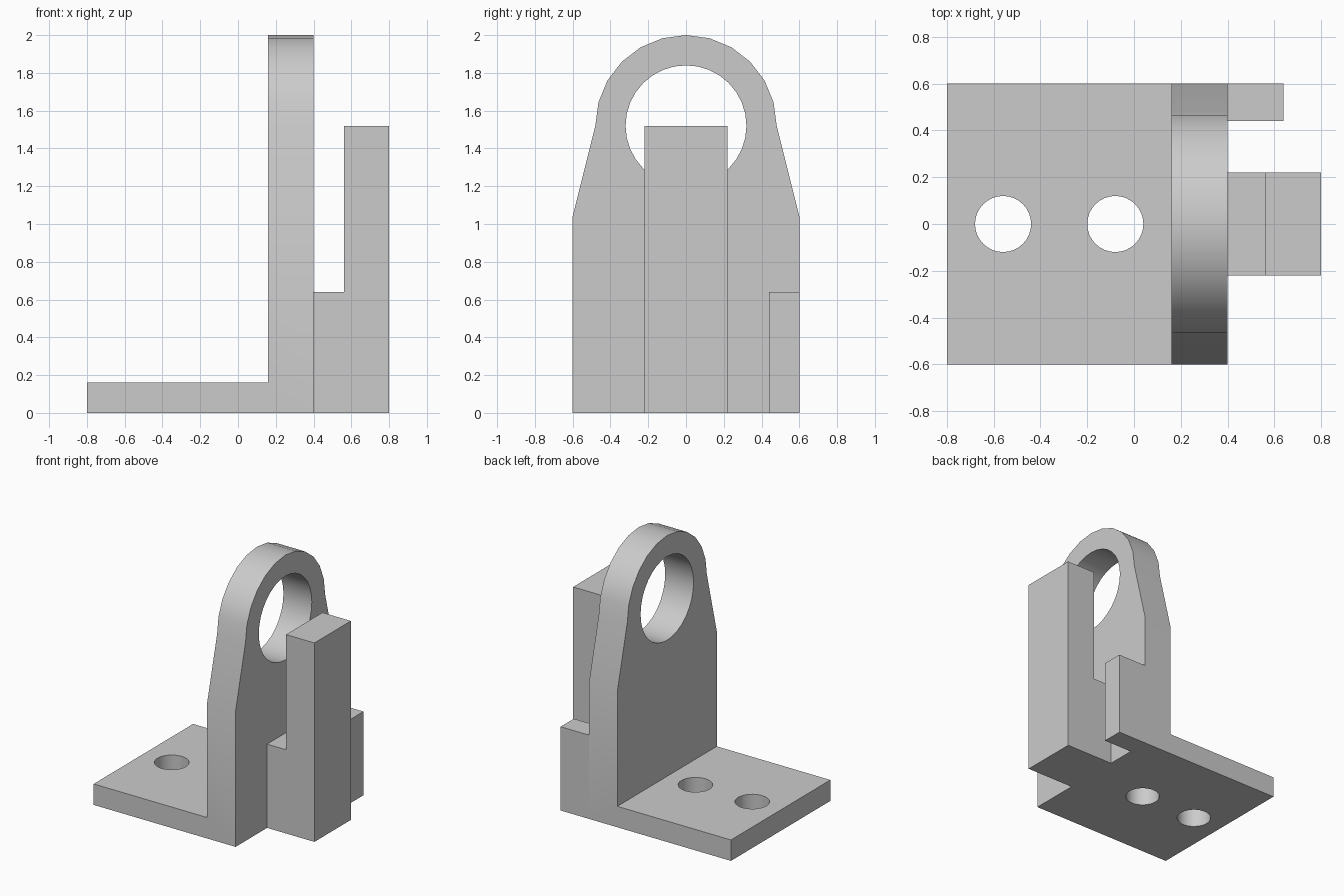
import bpy, bmesh, math

cube = bpy.data.objects.get("Cube")
if cube:
    bpy.data.objects.remove(cube, do_unlink=True)

grey = bpy.data.materials.new("plain grey")
grey.use_nodes = True
colour = (0.6, 0.6, 0.6, 1)
grey.diffuse_color = colour
grey.node_tree.nodes["Principled BSDF"].inputs["Base Color"].default_value = colour


def prism(name, profile, start, depth):
    """Extrude a closed profile of 3D points along a vector."""
    bm = bmesh.new()
    face = bm.faces.new([bm.verts.new([a + b for a, b in zip(p, start)]) for p in profile])
    out = bmesh.ops.extrude_face_region(bm, geom=[face])["geom"]
    bmesh.ops.translate(bm, vec=depth, verts=[v for v in out if isinstance(v, bmesh.types.BMVert)])
    bmesh.ops.recalc_face_normals(bm, faces=bm.faces)
    mesh = bpy.data.meshes.new(name)
    bm.to_mesh(mesh)
    bm.free()
    mesh.materials.append(grey)
    obj = bpy.data.objects.new(name, mesh)
    bpy.context.collection.objects.link(obj)
    return obj


def box(name, x0, x1, y0, y1, z1):
    return prism(name, [(x0, y0, 0), (x1, y0, 0), (x1, y1, 0), (x0, y1, 0)], (0, 0, 0), (0, 0, z1))


def circle(radius, sides):
    return [(radius * math.cos(a), radius * math.sin(a))
            for a in (2 * math.pi * i / sides for i in range(sides))]


def combine(target, tool, operation):
    """Apply a boolean and remove the tool."""
    mod = target.modifiers.new(operation, "BOOLEAN")
    mod.operation, mod.solver, mod.object = operation, "EXACT", tool
    bpy.context.view_layer.objects.active = target
    bpy.ops.object.modifier_apply(modifier=mod.name)
    bpy.data.objects.remove(tool, do_unlink=True)


# Upright plate: straight sides, tapered shoulders and a round top
axis = 1.52
arch = [(0, 0.48 * math.cos(a), axis + 0.48 * math.sin(a))
        for a in (math.radians(15 * i) for i in range(13))]
outline = [(0, -0.6, 1.04), (0, -0.6, 0), (0, 0.6, 0), (0, 0.6, 1.04)] + arch
bracket = prism("bracket", outline, (0.16, 0, 0), (0.24, 0, 0))

# Flat base, rear lugs, and the post with its web
parts = [
    box("base_plate", -0.8, 0.16, -0.6, 0.6, 0.16),
    box("left_lug", 0.4, 0.64, 0.44, 0.6, 0.64),
    box("right_lug", 0.4, 0.64, -0.6, -0.44, 0.64),
    prism("post", [(0.4, 0, 0), (0.8, 0, 0), (0.8, 0, axis), (0.56, 0, axis),
                   (0.56, 0, 0.64), (0.4, 0, 0.64)], (0, -0.22, 0), (0, 0.44, 0)),
]
for part in parts:
    combine(bracket, part, "UNION")

# Merge flush faces into single flat ones
bm = bmesh.new()
bm.from_mesh(bracket.data)
bmesh.ops.remove_doubles(bm, verts=bm.verts, dist=0.0001)
bmesh.ops.dissolve_limit(bm, angle_limit=math.radians(1), verts=bm.verts, edges=bm.edges)
bm.to_mesh(bracket.data)
bm.free()

# Bearing bore, stopping short of the post, and two bolt holes
combine(bracket, prism("bore_cutter", [(0, u, v) for u, v in circle(0.32, 32)],
                       (0.1, 0, axis), (0.38, 0, 0)), "DIFFERENCE")
for x in (-0.56, -0.08):
    combine(bracket, prism("bolt_cutter", [(u, v, 0) for u, v in circle(0.12, 32)],
                           (x, 0, -0.1), (0, 0, 0.4)), "DIFFERENCE")

# Smooth curved walls, sharp corners
bpy.ops.object.select_all(action="DESELECT")
bracket.select_set(True)
bpy.context.view_layer.objects.active = bracket
bpy.ops.object.shade_smooth_by_angle(angle=math.radians(30))
